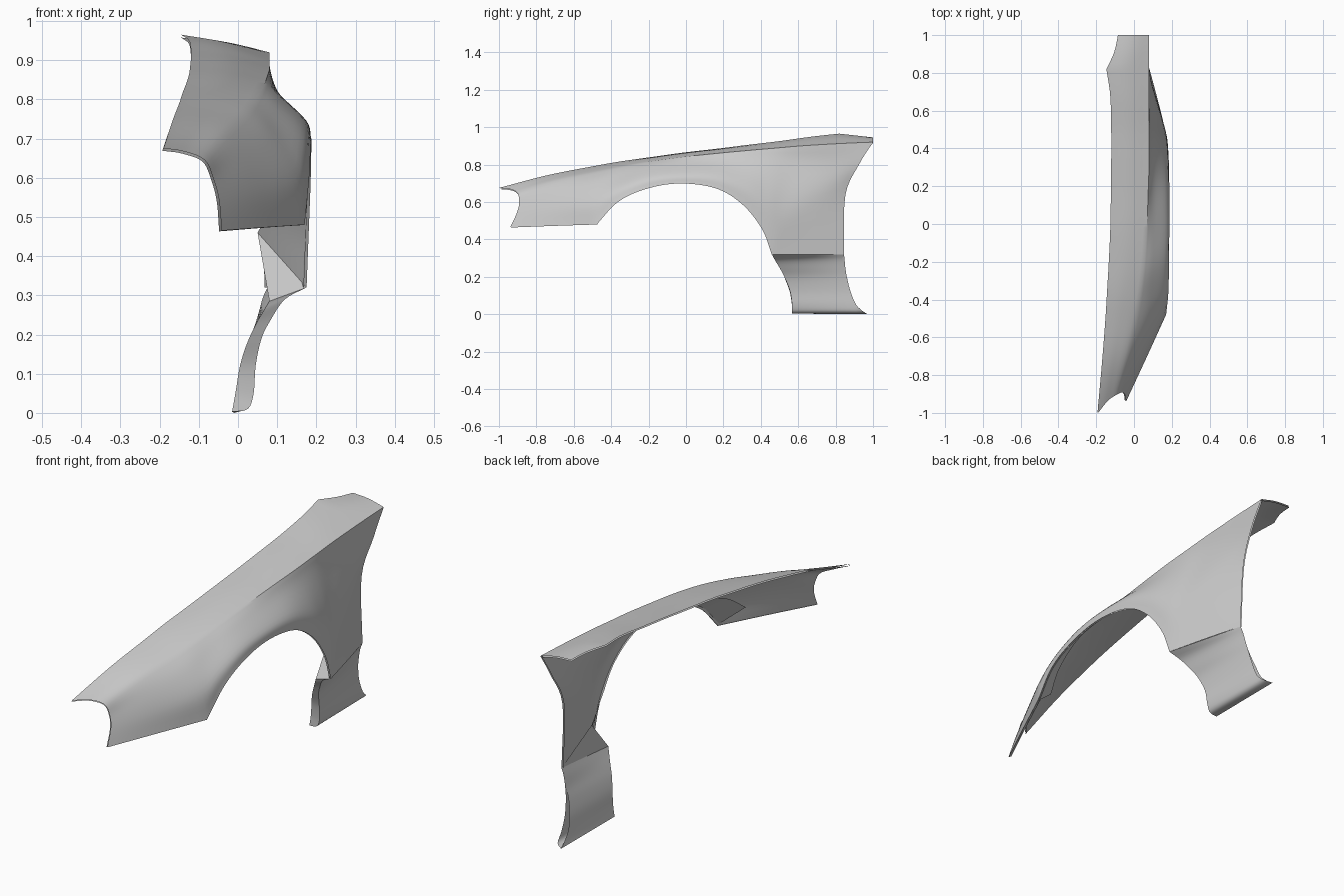
import bpy, bmesh
from math import radians
from mathutils import Vector

if "Cube" in bpy.data.objects:
    bpy.data.objects.remove(bpy.data.objects["Cube"])

STEPS = 6


def spline(pts, breaks=(), steps=STEPS):
    """Catmull-Rom through pts; tangents are cut at the break indices."""
    pts = [Vector(p) for p in pts]
    ends = [0, *breaks, len(pts) - 1]
    out = [pts[0]]
    for a, b in zip(ends, ends[1:]):
        seg = pts[a:b + 1]
        seg = [seg[0] * 2 - seg[1]] + seg + [seg[-1] * 2 - seg[-2]]
        for p0, p1, p2, p3 in zip(seg, seg[1:], seg[2:], seg[3:]):
            for i in range(1, steps + 1):
                t = i / steps
                out.append(0.5 * (2 * p1 + (p2 - p0) * t
                                  + (2 * p0 - 5 * p1 + 4 * p2 - p3) * t ** 2
                                  + (3 * p1 - p0 - 3 * p2 + p3) * t ** 3))
    return out


def sheet(name, grid, angle=30):
    """Smooth-shaded quad sheet from a list of equal-length point rows."""
    bm = bmesh.new()
    vs = [[bm.verts.new(p) for p in row] for row in grid]
    for r0, r1 in zip(vs, vs[1:]):
        for i in range(len(r0) - 1):
            bm.faces.new((r0[i], r0[i + 1], r1[i + 1], r1[i]))
    bmesh.ops.remove_doubles(bm, verts=bm.verts, dist=1e-5)
    mesh = bpy.data.meshes.new(name)
    bm.to_mesh(mesh)
    bm.free()
    ob = bpy.data.objects.new(name, mesh)
    bpy.context.collection.objects.link(ob)
    bpy.ops.object.select_all(action='DESELECT')
    ob.select_set(True)
    bpy.context.view_layer.objects.active = ob
    bpy.ops.object.shade_smooth_by_angle(angle=radians(angle))
    return ob


def between(a, b, n):
    """n + 1 rows blended from edge a to edge b."""
    return [[p.lerp(q, i / n) for p, q in zip(a, b)] for i in range(n + 1)]


# Guide curves, running from the nose to the door edge
inner_edge = spline([
    (-.19, -1, .675), (-.168, -.74, .743), (-.15, -.5, .79), (-.142, -.36, .815),
    (-.133, -.2, .838), (-.125, -.02, .863), (-.122, .17, .885), (-.12, .33, .905),
    (-.12, .5, .925), (-.125, .68, .95), (-.145, .82, .965), (-.085, 1, .945)], (10,))
for k, w in enumerate((.005, .009, .011, .009, .005)):      # scooped rear corner
    inner_edge[10 * STEPS + 1 + k] += Vector((w, 0, 0))
shoulder = spline([
    (-.085, -.9, .645), (-.035, -.70, .71), (.01, -.5, .755), (.035, -.36, .785),
    (.055, -.2, .815), (.068, -.02, .84), (.075, .17, .86), (.08, .33, .875),
    (.08, .47, .887), (.08, .62, .9), (.08, .82, .912), (.08, 1, .92)])
hollow = spline([
    (-.062, -.892, .595), (.018, -.69, .65), (.08, -.5, .695), (.094, -.36, .738),
    (.102, -.2, .785), (.105, -.02, .808), (.105, .17, .815), (.103, .33, .815),
    (.098, .46, .81), (.088, .6, .79), (.08, .77, .79), (.078, .925, .80)])
flare = spline([
    (-.048, -.905, .54), (.055, -.69, .57), (.146, -.49, .60), (.162, -.37, .665),
    (.17, -.2, .725), (.174, -.02, .745), (.174, .17, .735), (.172, .33, .68),
    (.167, .44, .605), (.153, .53, .55), (.11, .69, .59), (.065, .852, .635)])
lip = spline([
    (-.042, -.94, .465), (.065, -.71, .473), (.17, -.48, .48), (.182, -.36, .605),
    (.185, -.2, .675), (.187, -.02, .70), (.187, .17, .67), (.185, .31, .58),
    (.18, .41, .45), (.175, .46, .32), (.125, .66, .32), (.075, .845, .32)], (2, 9))

# Main fender skin: soft shoulder at the nose growing into a crisp crease
columns = []
for i, (a, s, h, f, e) in enumerate(zip(inner_edge, shoulder, hollow, flare, lip)):
    t = i / (len(lip) - 1)
    crown = (a + s) / 2 + Vector((0, .015 * (1 - t), .007))
    pts = [a, crown, s, h, f, e]
    w = min(1, t * 2.5)
    columns.append([p.lerp(q, w) for p, q in zip(spline(pts, (), 5), spline(pts, (2,), 5))])
skin = sheet("fender_skin", columns)

# Thin inner layer, left open at the edges
shell = skin.modifiers.new("inner_layer", 'SOLIDIFY')
shell.thickness = .007
shell.offset = -1
shell.use_rim = False

# Return flange under the nose, and the arch wall that widens to both ends
c0, c1 = 2 * STEPS, 9 * STEPS
nose = lip[:c0 + 1]
sheet("nose_bottom_flange", between([p + Vector((-.006, .012, .001)) for p in nose], nose, 1))
arch_inner = spline([
    (.05, -.53, .58), (.09, -.42, .655), (.145, -.22, .70), (.16, -.02, .717),
    (.158, .18, .69), (.14, .35, .62), (.095, .5, .54), (.05, .65, .46)])
sheet("wheel_arch_flange", between(arch_inner, lip[c0:c1 + 1], 2))

# Lower panel behind the wheel, curling under at the sill
front = spline([
    (.175, .46, .32), (.12, .475, .29), (.085, .505, .24), (.06, .53, .19),
    (.045, .557, .12), (.04, .567, .05), (.025, .567, .01), (-.015, .567, .003)], (), 4)
rear = spline([
    (.075, .845, .32), (.062, .848, .29), (.05, .853, .24), (.04, .862, .19),
    (.032, .88, .12), (.03, .91, .05), (.022, .95, .012), (-.01, .97, 0)], (), 4)
sheet("lower_panel", between(front, rear, 10))

# Inner skin of the lower panel, its front closing wall and the gusset above
inner_front = spline([
    (.08, .48, .285), (.065, .495, .26), (.045, .515, .225), (.022, .535, .175),
    (.005, .555, .12), (-.005, .565, .06), (-.012, .567, .02), (-.015, .567, .003)], (), 4)
inner_rear = spline([
    (.075, .845, .32), (.06, .846, .28), (.045, .85, .23), (.027, .858, .18),
    (.01, .875, .12), (0, .9, .06), (-.006, .94, .02), (-.01, .97, 0)], (), 4)
sheet("lower_inner_skin", between(inner_front, inner_rear, 8))
sheet("lower_front_wall", between(inner_front, front, 1))
top, corner = arch_inner[-1], inner_front[0]
sheet("gusset_front", [[top, top], [corner, front[0]]])
sheet("gusset_inner", [[top, top], [corner, rear[0]]])
